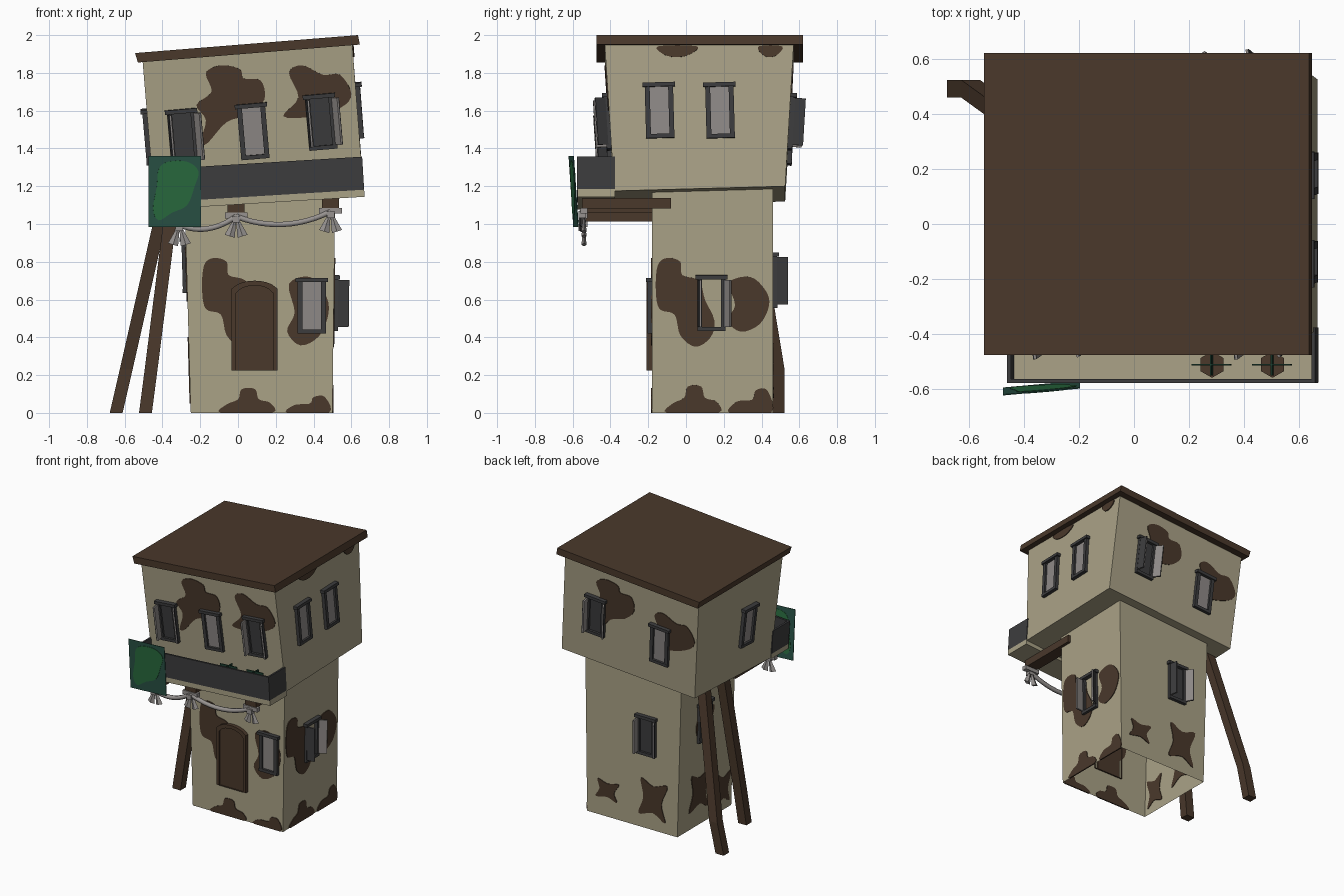
import bpy, bmesh, math
from mathutils import Matrix, Vector

if "Cube" in bpy.data.objects:
    bpy.data.objects.remove(bpy.data.objects["Cube"])


def material(name, rgb):
    m = bpy.data.materials.new(name)
    m.use_nodes = True
    m.diffuse_color = (*rgb, 1)
    m.node_tree.nodes["Principled BSDF"].inputs["Base Color"].default_value = (*rgb, 1)
    return m


PLASTER = material("plaster", (.40, .36, .24))
WOOD = material("brown_wood", (.068, .04, .024))
IRON = material("dark_grey", (.045, .045, .047))
PANE = material("pale_pane", (.27, .25, .24))
CLOTH = material("grey_cloth", (.31, .29, .28))
TEAL = material("banner_teal", (.022, .085, .06))
GREEN = material("banner_green", (.023, .15, .05))
LEAF = material("leaf_green", (.012, .05, .03))


def finish(name, bm, mats):
    bmesh.ops.recalc_face_normals(bm, faces=bm.faces)
    me = bpy.data.meshes.new(name)
    bm.to_mesh(me)
    bm.free()
    for m in mats:
        me.materials.append(m)
    ob = bpy.data.objects.new(name, me)
    bpy.context.collection.objects.link(ob)
    return ob


def boxes(name, frame, items):
    """items: (centre, size, material[, extra matrix])"""
    bm, mats = bmesh.new(), []
    for centre, size, mat, *extra in items:
        if mat not in mats:
            mats.append(mat)
        m = frame @ (extra[0] if extra else Matrix())
        m = m @ Matrix.Translation(centre) @ Matrix.Diagonal((*size, 1))
        for v in bmesh.ops.create_cube(bm, size=1, matrix=m)["verts"]:
            for f in v.link_faces:
                f.material_index = mats.index(mat)
    return finish(name, bm, mats)


def loft(name, rings, mat, caps=True):
    bm = bmesh.new()
    loops = [[bm.verts.new(p) for p in r] for r in rings]
    n = len(loops[0])
    for a, b in zip(loops, loops[1:]):
        for i in range(n):
            bm.faces.new((a[i], a[(i + 1) % n], b[(i + 1) % n], b[i]))
    if caps:
        bm.faces.new(loops[0])
        bm.faces.new(loops[-1])
    return finish(name, bm, [mat])


def tilted(x0, x1, y0, y1, zs):
    """Ring of four corners; zs = heights at front-left, front-right, back-right, back-left"""
    return [(x0, y0, zs[0]), (x1, y0, zs[1]), (x1, y1, zs[2]), (x0, y1, zs[3])]


# Main masses
low = [tilted(-.25, .50, -.18, .46, [0] * 4), tilted(-.285, .515, -.18, .46, [1.2] * 4)]
up = [tilted(-.44, .665, -.38, .525, (1.08, 1.175, 1.2, 1.12)),
      tilted(-.505, .605, -.43, .57, (1.86, 1.95, 1.95, 1.86))]
loft("lower_tower", low, PLASTER, caps=False)
loft("upper_storey", up, PLASTER)
loft("roof_slab", [tilted(-.53, .645, -.475, .62, (1.855, 1.95, 1.95, 1.855)),
                   tilted(-.545, .635, -.475, .62, (1.905, 2, 2, 1.905))], WOOD)

# Wall planes: bottom corners and one top corner seen from outside, plus facing axis
walls = {}
for level, (b, t) in (("low", low), ("up", up)):
    for i, side in enumerate(("front", "right", "back", "left")):
        walls[level, side] = [Vector(p) for p in (b[i], b[(i + 1) % 4], t[i])] + [1 - i % 2]
banner = [Vector((-.475, -.595, .985)), Vector((-.195, -.57, .985)), Vector((-.475, -.62, 1.36)), 1]


def on_wall(wall, h, z):
    p0, p1, p2, axis = wall
    n = (p1 - p0).cross(p2 - p0).normalized()
    p = Vector((h, 0, z)) if axis else Vector((0, h, z))
    p[axis] = -n.dot(p - p0) / n[axis]
    return p, n


def wall_frame(wall, h, z):
    p, n = on_wall(wall, h, z)
    u = (wall[1] - wall[0]).normalized()
    m = Matrix((u, n.cross(u), n)).transposed().to_4x4()
    m.translation = p
    return m


def smooth(pts, steps=4):
    out, n = [], len(pts)
    for i in range(n):
        a, b, c, d = (Vector(pts[(i + k) % n]) for k in (-1, 0, 1, 2))
        for s in range(steps):
            t = s / steps
            out.append(.5 * (2 * b + (c - a) * t + (2 * a - 5 * b + 4 * c - d) * t * t
                             + (3 * b - a - 3 * c + d) * t ** 3))
    return out


def patch(name, wall, shape, mat=WOOD, dh=0, dz=0, sh=1, sz=1):
    rings = [[], []]
    for q in smooth(shape):
        p, n = on_wall(wall, q.x * sh + dh, max(0, q.y * sz + dz))
        rings[0].append(p - n * .004)
        rings[1].append(p + n * .005)
    loft(name, rings, mat)


# Bare patches in the plaster
A = [(-.17, 1.8), (-.09, 1.84), (.01, 1.82), (.03, 1.77), (.12, 1.76), (.14, 1.66), (.06, 1.58),
     (-.06, 1.54), (-.16, 1.43), (-.2, 1.43), (-.17, 1.55), (-.22, 1.63), (-.14, 1.7)]
B = [(.27, 1.8), (.34, 1.84), (.45, 1.79), (.54, 1.79), (.6, 1.69), (.55, 1.62), (.4, 1.57),
     (.24, 1.57), (.32, 1.67)]
C = [(-.15, .78), (-.1, .82), (-.03, .8), (-.02, .73), (.07, .7), (.1, .6), (.15, .49), (.13, .4),
     (.05, .35), (-.03, .41), (-.06, .52), (-.14, .55), (-.16, .65)]
D = [(.23, .69), (.34, .72), (.42, .65), (.44, .57), (.39, .47), (.29, .43), (.22, .49), (.26, .57)]
E = [(-.1, 0), (-.07, .05), (-.01, .08), (.01, .14), (.08, .14), (.1, .08), (.16, .06), (.17, 0)]
F = [(.23, 0), (.27, .06), (.35, .07), (.37, .12), (.43, .12), (.45, 0)]
G = [(-.12, .13), (0, .1), (.1, .14), (.08, 0), (.12, -.13), (0, -.1), (-.1, -.15), (-.07, -.02)]
T = [(-.11, 0), (-.06, -.05), (.04, -.05), (.1, 0)]
for i, (level, side, shape, opts) in enumerate((
        ("up", "front", A, {}), ("up", "front", B, {}),
        ("up", "back", A, dict(sh=-1, dh=.18)), ("up", "back", B, dict(sh=-1, dh=.14, dz=-.13)),
        ("up", "right", T, dict(dh=-.04, dz=1.94)), ("up", "right", T, dict(dh=.45, dz=1.94, sh=.6)),
        ("low", "front", C, dict(dh=-.03)), ("low", "front", D, dict(dh=.04, sz=1.25, dz=-.18)),
        ("low", "front", E, dict(dh=.01, sz=.9)), ("low", "front", F, dict(dh=.03, sz=.7)),
        ("low", "right", C, {}), ("low", "right", D, {}),
        ("low", "right", E, {}), ("low", "right", F, {}),
        ("low", "back", G, dict(dh=-.05, dz=.23)), ("low", "back", G, dict(dh=.33, dz=.2, sh=.8, sz=.5)),
        ("low", "left", G, dict(dh=.21, dz=.26)), ("low", "left", G, dict(dh=-.08, dz=.17, sh=.7, sz=.8)),
        ("low", "left", D, dict(dh=-.17, dz=.16)))):
    patch(f"bare_patch_{i}", walls[level, side], shape, **opts)


# Windows
def window(name, wall, h, z, kind):
    items = [((s * .062, 0, .01), (.026, .27, .026), IRON) for s in (-1, 1)]
    items += [((0, .138, .014), (.172, .022, .036), IRON), ((0, -.135, .01), (.15, .022, .028), IRON)]
    if kind != "empty":
        items.append(((0, 0, .004), (.11, .26, .008), PANE if kind == "pane" else IRON))
    if kind != "pane":
        for s, deg in ((1, 120), (-1, 82)):
            hinge = Matrix.Translation((s * .066, 0, .016)) @ Matrix.Rotation(math.radians(s * deg), 4, "Y")
            items += [((-s * .032, 0, 0), (.064, .25, .008), PANE, hinge),
                      ((-s * .032, 0, .006), (.064, .25, .005), IRON, hinge)]
    boxes(name, wall_frame(wall, h, z), items)


for i, (level, side, h, z, kind) in enumerate((
        ("up", "front", -.29, 1.46, "open"), ("up", "front", .08, 1.49, "pane"),
        ("up", "front", .44, 1.54, "open"), ("up", "right", -.14, 1.6, "pane"),
        ("up", "right", .18, 1.6, "pane"), ("up", "back", .36, 1.54, "open"),
        ("up", "back", -.17, 1.46, "pane"), ("up", "left", -.05, 1.46, "pane"),
        ("low", "front", .39, .565, "pane"), ("low", "right", .135, .58, "empty"),
        ("low", "back", 0, .7, "open"), ("low", "left", .18, .78, "pane"))):
    window(f"{side}_window_{i}", walls[level, side], h, z, kind)


# Arched door with raised surround
def arch(half, top, y, rise=.07):
    ts = [i / 8 * 2 - 1 for i in range(9)]
    pts = [(.088 + half * t, y, top - rise * (1 - math.sqrt(1 - .85 * t * t))) for t in ts]
    return [(.088 - half, y, .225)] + pts + [(.088 + half, y, .225)]


loft("door_panel", [arch(.1, .675, -.17), arch(.1, .675, -.195)], WOOD)
loft("door_surround", [arch(.122, .7, -.17), arch(.122, .7, -.208), arch(.1, .675, -.208),
                       arch(.1, .675, -.17)], WOOD, caps=False)

# Balcony
deck = Matrix.Translation((.11, -.475, 1.13)) @ Matrix.Rotation(math.radians(-3.5), 4, "Y")
boxes("balcony_floor", deck, [((0, 0, 0), (1.12, .2, .04), PLASTER)])
boxes("balcony_rail", deck, [((0, -.095, .105), (1.12, .014, .175), IRON)]
      + [((s * .553, 0, .105), (.014, .2, .175), IRON) for s in (-1, 1)])

# Potted plants on the balcony
for i, x in enumerate((.18, .40)):
    bm = bmesh.new()
    bmesh.ops.create_cone(bm, cap_ends=True, segments=6, radius1=.032, radius2=.048, depth=.09,
                          matrix=deck @ Matrix.Translation((x, -.035, .065)))
    finish(f"plant_pot_{i}", bm, [WOOD])
    boxes(f"plant_leaves_{i}", deck @ Matrix.Translation((x, -.035, .14)),
          [((0, 0, 0), (.14, .006, .08), LEAF), ((0, 0, 0), (.006, .08, .08), LEAF)])

# Balcony beams with cloth ties
ties = [(-.31, 1.04), (-.01, 1.085), (.49, 1.11)]
for i, (x, z) in enumerate(ties):
    boxes(f"balcony_beam_{i}", Matrix.Translation((x, -.315, z)), [((0, 0, 0), (.09, .47, .055), WOOD)])
    at = Matrix.Translation((x, -.54, z - .04))
    boxes(f"cloth_tie_{i}", at, [((0, 0, 0), (.12, .035, .03), CLOTH), ((0, -.01, -.02), (.04, .04, .035), CLOTH)])
    for s in (-1, 1):
        bm = bmesh.new()
        bmesh.ops.create_cone(bm, cap_ends=True, segments=4, radius1=.028, radius2=.008, depth=.09,
                              matrix=at @ Matrix.Rotation(s * -.3, 4, "Y") @ Matrix.Translation((0, 0, -.07))
                              @ Matrix.Diagonal((1, .5, 1, 1)))
        finish(f"cloth_tail_{i}_{s}", bm, [CLOTH])

# Hanging garlands
for i, ((x0, z0), (x1, z1)) in enumerate(zip(ties, ties[1:])):
    cu = bpy.data.curves.new(f"garland_{i}", "CURVE")
    cu.dimensions, cu.bevel_depth, cu.bevel_resolution, cu.use_fill_caps = "3D", .016, 1, True
    sp = cu.splines.new("POLY")
    sp.points.add(12)
    for k, p in enumerate(sp.points):
        t = k / 12
        p.co = (x0 + (x1 - x0) * t, -.55, z0 + (z1 - z0) * t - .045 - .28 * (x1 - x0) ** .5 * t * (1 - t) * 1.1, 1)
    cu.materials.append(CLOTH)
    bpy.context.collection.objects.link(bpy.data.objects.new(f"garland_{i}", cu))

# Banner
quad = [banner[0], banner[1], banner[1] + banner[2] - banner[0], banner[2]]
back = Vector((0, .004, 0))
loft("banner", [[p - back / 2 for p in quad], [p + back / 2 for p in quad]], TEAL)
patch("banner_mark", banner, [(-.37, 1.33), (-.27, 1.33), (-.21, 1.28), (-.23, 1.2), (-.27, 1.1), (-.35, 1.06),
                              (-.42, 1.02), (-.45, 1.08), (-.43, 1.2), (-.42, 1.29)], GREEN)

# Leaning props
for name, path in (("rear_prop", [(-.645, .49, 0), (-.592, .49, .23), (-.385, .34, 1.14)]),
                   ("front_prop", [(-.49, 0, 0), (-.46, .01, .23), (-.345, .07, 1.14)])):
    loft(name, [tilted(x - .034, x + .034, y - .032, y + .032, [z] * 4) for x, y, z in path], WOOD)
